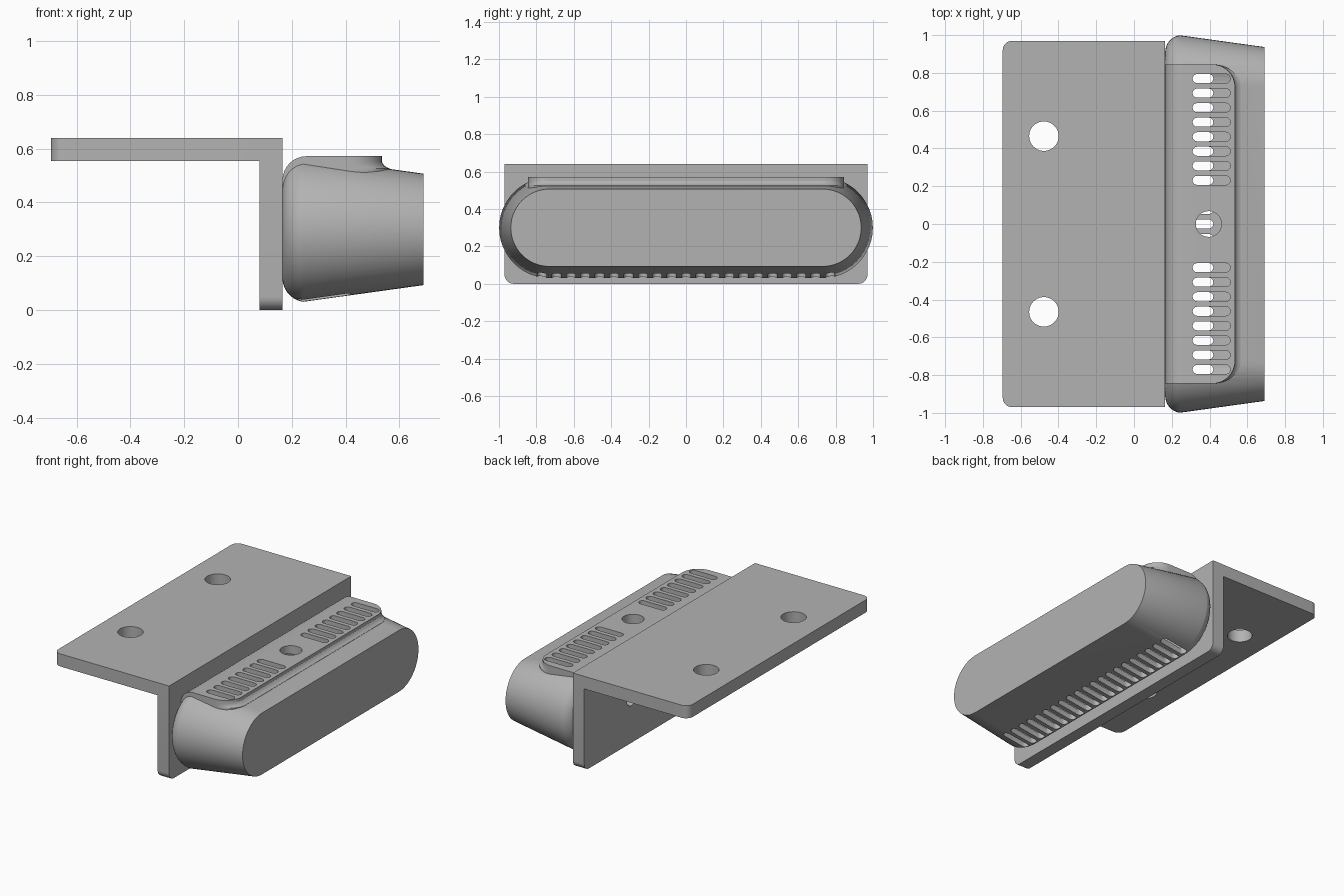
import bpy, bmesh, math
from mathutils import Vector

if "Cube" in bpy.data.objects:
    bpy.data.objects.remove(bpy.data.objects["Cube"])

grey = bpy.data.materials.new("plain grey")
grey.diffuse_color = (0.45, 0.45, 0.45, 1)
grey.use_nodes = True
grey.node_tree.nodes["Principled BSDF"].inputs["Base Color"].default_value = grey.diffuse_color


def loft(name, rings):
    """Skin a list of equal-length point rings and cap both ends."""
    bm = bmesh.new()
    vs = [[bm.verts.new(p) for p in r] for r in rings]
    n = len(vs[0])
    for a, b in zip(vs, vs[1:]):
        for i in range(n):
            j = (i + 1) % n
            bm.faces.new((a[i], a[j], b[j], b[i]))
    bm.faces.new(vs[0][::-1])
    bm.faces.new(vs[-1])
    bmesh.ops.recalc_face_normals(bm, faces=bm.faces)
    me = bpy.data.meshes.new(name)
    bm.to_mesh(me)
    bm.free()
    me.materials.append(grey)
    ob = bpy.data.objects.new(name, me)
    bpy.context.collection.objects.link(ob)
    return ob


def rounded(corners, steps=8):
    """2D polygon from (u, v, radius) corners, counter-clockwise."""
    pts = []
    for i, (u, v, r) in enumerate(corners):
        p = Vector((u, v))
        if r == 0:
            pts.append(p)
            continue
        a = (Vector(corners[i - 1][:2]) - p).normalized()
        b = (Vector(corners[(i + 1) % len(corners)][:2]) - p).normalized()
        c = p + (a + b) * r
        for k in range(steps + 1):
            t = k / steps * math.pi / 2
            pts.append(c - b * r * math.cos(t) - a * r * math.sin(t))
    return pts


def disc(u, v, r, n=40):
    return [(u + r * math.cos(2 * math.pi * i / n), v + r * math.sin(2 * math.pi * i / n)) for i in range(n)]


def stadium(r, straight, cu=0.0, cv=0.0, steps=24):
    """2D stadium, long along u."""
    pts = []
    for s, start in ((1, -math.pi / 2), (-1, math.pi / 2)):
        for k in range(steps + 1):
            t = start + math.pi * k / steps
            pts.append((cu + s * straight + r * math.cos(t), cv + r * math.sin(t)))
    return pts


def prism_z(name, pts, z0, z1):
    return loft(name, [[(u, v, z) for u, v in pts] for z in (z0, z1)])


def prism_x(name, pts, x0, x1):
    return loft(name, [[(x, u, v) for u, v in pts] for x in (x0, x1)])


def boolean(ob, other, op):
    m = ob.modifiers.new("bool", 'BOOLEAN')
    m.operation, m.object, m.solver = op, other, 'EXACT'
    bpy.context.view_layer.objects.active = ob
    bpy.ops.object.modifier_apply(modifier=m.name)
    bpy.data.objects.remove(other)


def smooth(ob):
    bpy.ops.object.select_all(action='DESELECT')
    ob.select_set(True)
    bpy.context.view_layer.objects.active = ob
    bpy.ops.object.shade_smooth_by_angle(angle=math.radians(30))


# L-shaped bracket: top plate and upright plate
bracket = prism_z("bracket", rounded([(-0.695, -0.97, 0.05), (0.165, -0.97, 0),
                                      (0.165, 0.97, 0), (-0.695, 0.97, 0.05)]), 0.555, 0.64)
upright = prism_x("upright", rounded([(-0.97, 0, 0.05), (0.97, 0, 0.05),
                                      (0.97, 0.64, 0), (-0.97, 0.64, 0)]), 0.08, 0.165)
boolean(bracket, upright, 'UNION')
for s in (-1, 1):
    boolean(bracket, prism_z("mount_hole", disc(-0.477, 0.465 * s, 0.078), 0.5, 0.7), 'DIFFERENCE')
    boolean(bracket, prism_x("screw_hole", disc(0.465 * s, 0.3, 0.05), 0.0, 0.2), 'DIFFERENCE')
smooth(bracket)

# Tapered stadium housing with a rounded rear edge
profile = []
for k in range(11):
    t = math.radians(82 * k / 10)
    profile.append((0.255 - 0.09 * math.cos(t), 0.18 + 0.09 * math.sin(t)))
profile.append((0.69, 0.207))
housing = loft("housing", [[(x, y, z) for y, z in stadium(r, 0.73, 0, 0.3)] for x, r in profile])

# Raised flat pad with a small flare at its foot
plan = rounded([(0.15, -0.845, 0), (0.535, -0.845, 0.12), (0.535, 0.845, 0.12), (0.15, 0.845, 0)])
pad = loft("pad", [[(x + f * max(0, (x - 0.415) / 0.12), y, z) for x, y in plan]
                   for z, f in ((0.45, 0.03), (0.526, 0.03), (0.531, 0.017),
                                (0.538, 0.008), (0.55, 0), (0.572, 0))])
side = rounded([(0.165, 0.40, 0), (0.75, 0.40, 0), (0.75, 0.572, 0), (0.165, 0.572, 0.09)])
envelope = loft("envelope", [[(x, y, z) for x, z in side] for y in (-1.1, 1.1)])
boolean(pad, envelope, 'INTERSECT')
boolean(housing, pad, 'UNION')

# Hollow interior
cavity = loft("cavity", [[(x, y, z) for y, z in stadium(r, 0.73, 0, 0.3)]
                         for x, r in ((0.205, 0.20), (0.25, 0.23), (0.65, 0.172))])
boolean(housing, cavity, 'DIFFERENCE')

# Vent slots: eight on each side above, a full row below
PITCH = 0.077


def slot(y, x0, x1, z0, z1):
    r = 0.024
    pts = stadium(r, (x1 - x0) / 2 - r, (x0 + x1) / 2, y, 8)
    boolean(housing, prism_z("slot", pts, z0, z1), 'DIFFERENCE')


for i in range(-10, 11):
    slot(i * PITCH, 0.22, 0.42, -0.05, 0.2)
    if abs(i) >= 3:
        slot(i * PITCH, 0.31, 0.51, 0.4, 0.65)

# Round access hole in the middle of the pad
boolean(housing, prism_z("access_hole", disc(0.395, 0, 0.068), 0.4, 0.65), 'DIFFERENCE')
smooth(housing)
